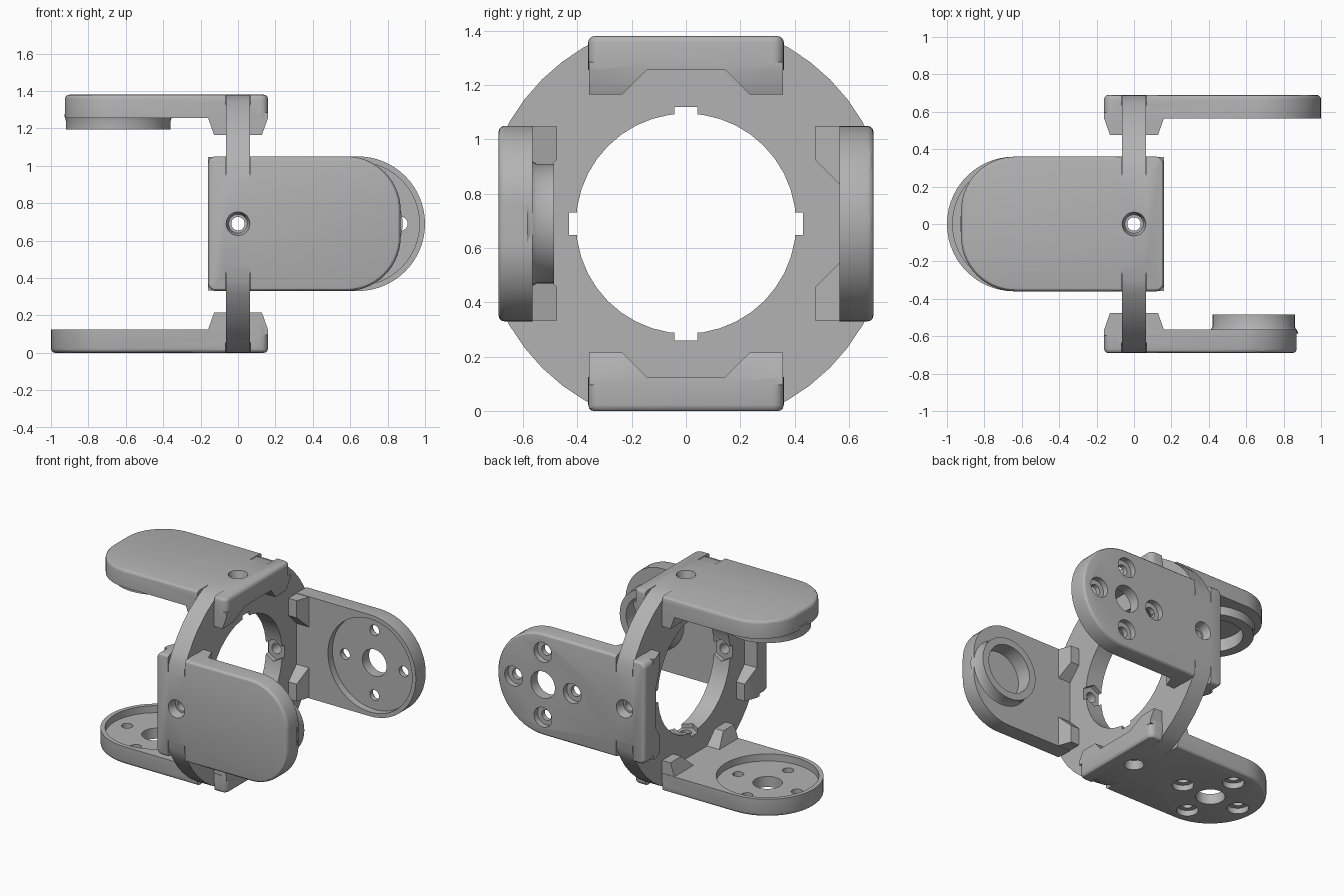
import bpy, bmesh, math
from mathutils import Matrix, Vector

cube = bpy.data.objects.get("Cube")
if cube:
    bpy.data.objects.remove(cube, do_unlink=True)

grey = bpy.data.materials.new("plain grey")
grey.use_nodes = True
colour = (0.45, 0.45, 0.45, 1)
grey.diffuse_color = colour
grey.node_tree.nodes["Principled BSDF"].inputs["Base Color"].default_value = colour

OUT, IN = 0.69, 0.565      # outer and inner faces of an arm plate, from the ring axis
HALF, BACK = 0.36, -0.16   # half width and root end of an arm
AXLE = 0.64                # pivot position along an arm
CENTRE = Matrix.Translation((0, 0, OUT))


def new_object(name, bm):
    bmesh.ops.recalc_face_normals(bm, faces=bm.faces)
    mesh = bpy.data.meshes.new(name)
    bm.to_mesh(mesh)
    bm.free()
    mesh.materials.append(grey)
    obj = bpy.data.objects.new(name, mesh)
    bpy.context.scene.collection.objects.link(obj)
    return obj


def cylinder(name, x, y, low, high, r1, r2=None, sides=48, matrix=Matrix()):
    """Upright cylinder or cone between two heights."""
    bm = bmesh.new()
    place = matrix @ Matrix.Translation((x, y, (low + high) / 2))
    bmesh.ops.create_cone(bm, cap_ends=True, segments=sides, radius1=r1,
                          radius2=r1 if r2 is None else r2, depth=high - low, matrix=place)
    return new_object(name, bm)


def combine(obj, other, operation):
    """Boolean the other solid into obj and discard it."""
    mod = obj.modifiers.new("combine", "BOOLEAN")
    mod.operation, mod.solver, mod.object = operation, "EXACT", other
    bpy.ops.object.select_all(action="DESELECT")
    bpy.context.view_layer.objects.active = obj
    obj.select_set(True)
    bpy.ops.object.modifier_apply(modifier=mod.name)
    bpy.data.objects.remove(other, do_unlink=True)


def cut(obj, other):
    combine(obj, other, "DIFFERENCE")


def finish(obj):
    bpy.ops.object.select_all(action="DESELECT")
    obj.select_set(True)
    bpy.context.view_layer.objects.active = obj
    bpy.ops.object.shade_smooth_by_angle(angle=math.radians(30))


def plate(name, tip, tip_radius):
    """Rounded slab with softened outer edges."""
    outline = []
    root = 0.04
    corners = [(tip - tip_radius, HALF - tip_radius, tip_radius, 0),
               (BACK + root, HALF - root, root, 90),
               (BACK + root, root - HALF, root, 180),
               (tip - tip_radius, tip_radius - HALF, tip_radius, 270)]
    for x, y, r, start in corners:
        steps = 14 if r > 0.1 else 5
        for i in range(steps + 1):
            a = math.radians(start + 90 * i / steps)
            p = Vector((x + r * math.cos(a), y + r * math.sin(a), IN))
            if not outline or (p - outline[-1]).length > 0.001:
                outline.append(p)
    if (outline[0] - outline[-1]).length < 0.001:
        outline.pop()
    bm = bmesh.new()
    base = bm.faces.new([bm.verts.new(p) for p in outline])
    top = bmesh.ops.extrude_face_region(bm, geom=[base])["geom"]
    bmesh.ops.translate(bm, vec=(0, 0, OUT - IN),
                        verts=[v for v in top if isinstance(v, bmesh.types.BMVert)])
    rim = [e for e in bm.edges if all(v.co.z > OUT - 0.001 for v in e.verts)]
    bmesh.ops.bevel(bm, geom=rim, offset=0.022, segments=3, profile=0.5, affect="EDGES")
    return new_object(name, bm)


def clamp_foot(side):
    """Tapered foot that grips the side of the ring."""
    bm = bmesh.new()
    for z, reach, inner in ((IN + 0.03, 0.16, 0.117), (IN, 0.16, 0.145), (0.475, 0.128, 0.235)):
        for x in (-reach, reach):
            for y in (inner, HALF - 0.003):
                bm.verts.new((x, y * side, z))
    bmesh.ops.convex_hull(bm, input=bm.verts)
    return new_object("foot", bm)


def make_arm(name, tip, tip_radius, turn, flip, details):
    arm = plate(name, tip, tip_radius)
    for side in (-1, 1):
        combine(arm, clamp_foot(side), "UNION")
    details(arm)
    # slot where the ring passes through the long edges
    sideways = Matrix.Rotation(math.pi / 2, 4, "Y")
    slot = cylinder("slot", 0, 0, -0.066, 0.066, 1.0, sides=64, matrix=sideways)
    cut(slot, cylinder("core", 0, 0, -0.2, 0.2, 0.73, sides=64, matrix=sideways))
    cut(arm, slot)
    # clamping screw hole with a sunk head
    cut(arm, cylinder("screw", 0, 0, 0.3, 0.8, 0.036, sides=24))
    cut(arm, cylinder("head", 0, 0, 0.63, 0.71, 0.05, 0.068, sides=32))
    arm.matrix_world = (CENTRE @ Matrix.Rotation(math.radians(turn), 4, "X")
                        @ Matrix.Rotation(math.pi if flip else 0, 4, "Z"))
    finish(arm)


def motor_mount(arm):
    # round recess inside, axle hole, four sunk screw holes outside
    cut(arm, cylinder("recess", AXLE, 0, 0.5, IN + 0.05, 0.33, sides=64))
    cut(arm, cylinder("axle", AXLE, 0, 0.5, 0.8, 0.095))
    for i in range(4):
        a = i * math.pi / 2
        x, y = AXLE + 0.23 * math.cos(a), 0.23 * math.sin(a)
        cut(arm, cylinder("screw", x, y, 0.5, 0.8, 0.037, sides=24))
        cut(arm, cylinder("head", x, y, 0.65, 0.75, 0.07, sides=32))


def bearing_mount(radius, bore, height):
    def details(arm):
        # raised bearing cup with a flared foot and a blind bore
        combine(arm, cylinder("cup", AXLE, 0, height, IN + 0.03, radius), "UNION")
        combine(arm, cylinder("flare", AXLE, 0, IN - 0.016, IN + 0.02,
                              radius, min(radius + 0.02, 0.28 + 0.01)), "UNION")
        cut(arm, cylinder("bore", AXLE, 0, 0.4, IN + 0.03, bore))
    return details


# central ring, flattened where the four arms sit
sideways = Matrix.Rotation(math.pi / 2, 4, "Y")
ring = cylinder("ring", 0, 0, -0.063, 0.063, 0.75, sides=48, matrix=sideways)
cut(ring, cylinder("opening", 0, 0, -0.2, 0.2, 0.405, sides=40, matrix=sideways))
bm = bmesh.new()
bmesh.ops.create_cube(bm, size=2 * (OUT - 0.002))
combine(ring, new_object("limits", bm), "INTERSECT")
for quarter in range(4):
    spin = Matrix.Rotation(quarter * math.pi / 2, 4, "X")
    cut(ring, cylinder("bolt", 0, 0, 0.3, 0.8, 0.036, sides=24, matrix=spin))
    cut(ring, cylinder("bolt_head", 0, 0, 0.63, 0.71, 0.05, 0.068, sides=32, matrix=spin))
    hexagon = spin @ Matrix.Rotation(math.pi / 6 * (0 if quarter < 0 else 1), 4, "Z")
    nut = cylinder("nut", 0, 0, 0.3, 0.43, 0.078, sides=6, matrix=spin)
    # turn the nut pocket so two flats break through the ring faces
    if max(abs(v.co.x) for v in nut.data.vertices) > 0.07:
        nut.data.transform(hexagon @ spin.inverted())
    cut(ring, nut)
ring.matrix_world = CENTRE
finish(ring)

# four arms: two motor mounts and two bearing mounts
make_arm("bottom_motor_arm", 1.0, HALF, 180, True, motor_mount)
make_arm("back_motor_arm", 1.0, HALF, -90, False, motor_mount)
make_arm("top_bearing_arm", 0.925, 0.29, 0, True, bearing_mount(0.28, 0.21, 0.505))
make_arm("front_bearing_arm", 0.87, 0.29, 90, False, bearing_mount(0.22, 0.17, 0.485))
